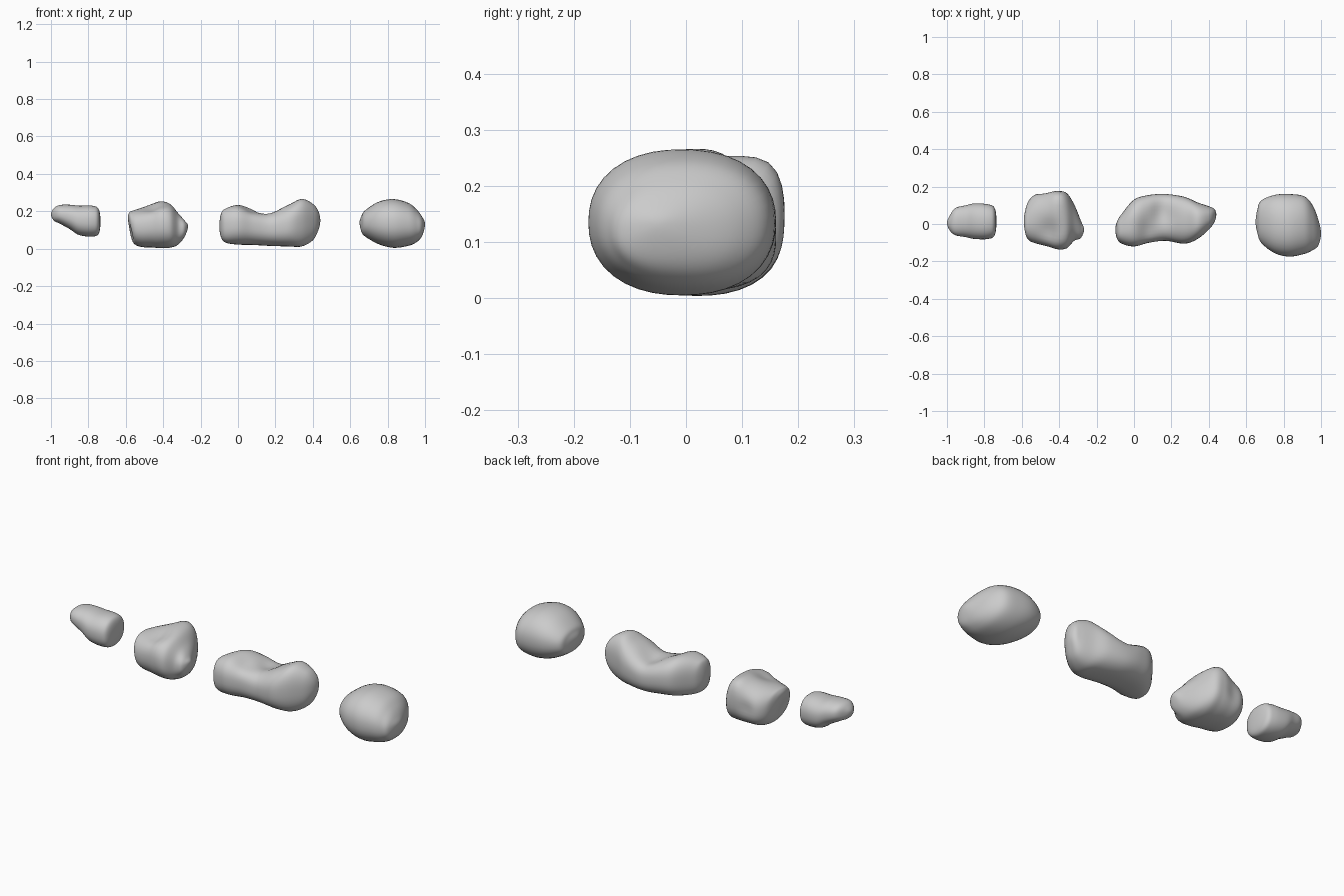
import bpy, bmesh, math
from mathutils import Vector

SIDES, STEPS = 40, 6


def spline(p, q, r, s, t):
    """Catmull-Rom blend of four stations."""
    return [0.5 * (2 * b + (c - a) * t + (2 * a - 5 * b + 4 * c - d) * t * t
                   + (3 * b - a - 3 * c + d) * t ** 3) for a, b, c, d in zip(p, q, r, s)]


def section(st, power):
    """Rounded-box cross-section at a station (x, y_min, y_max, z_min, z_max)."""
    x, y0, y1, z0, z1 = st
    pts = []
    for i in range(SIDES):
        a = 2 * math.pi * i / SIDES
        c, s = math.cos(a), math.sin(a)
        k = (abs(c) ** power + abs(s) ** power) ** (-1 / power)
        pts.append(Vector((x, (y0 + y1) / 2 + (y1 - y0) / 2 * c * k,
                           (z0 + z1) / 2 + (z1 - z0) / 2 * s * k)))
    return pts


def rock(name, stations, power=2.4, bumps=()):
    # Mirrored phantom stations give softly rounded ends
    def flip(s):
        return (s[0], s[2], s[1], s[4], s[3])
    full = [flip(stations[1])] + list(stations) + [flip(stations[-2])]
    rows = []
    for i in range(1, len(full) - 2):
        for k in range(STEPS):
            rows.append(spline(*full[i - 1:i + 3], k / STEPS))
    rows = rows[1:]

    def end(s):
        return Vector((s[0], s[1], s[3]))

    # Gaussian pushes form the lobes and hollows
    def shape(p):
        out = p.copy()
        for centre, radius, push in bumps:
            d = (p - Vector(centre)).length / radius
            out += Vector(push) * math.exp(-d * d)
        return out

    bm = bmesh.new()
    rings = [[bm.verts.new(shape(p)) for p in section(r, power)] for r in rows]
    for a, b in zip(rings, rings[1:]):
        for i in range(SIDES):
            j = (i + 1) % SIDES
            bm.faces.new((a[i], a[j], b[j], b[i]))
    for ring, s in ((rings[0], stations[0]), (rings[-1], stations[-1])):
        tip = bm.verts.new(shape(end(s)))
        for i in range(SIDES):
            bm.faces.new((ring[i], ring[(i + 1) % SIDES], tip))
    bmesh.ops.recalc_face_normals(bm, faces=bm.faces)
    for f in bm.faces:
        f.smooth = True
    me = bpy.data.meshes.new(name)
    bm.to_mesh(me)
    bm.free()
    ob = bpy.data.objects.new(name, me)
    bpy.context.collection.objects.link(ob)
    return ob


# Small wedge-shaped pebble
rock("small_pebble", [
    (-1.0, 0.005, 0.005, 0.185, 0.185), (-0.985, -0.035, 0.045, 0.15, 0.215),
    (-0.955, -0.06, 0.085, 0.135, 0.233), (-0.90, -0.07, 0.10, 0.105, 0.235),
    (-0.85, -0.08, 0.11, 0.073, 0.23), (-0.78, -0.08, 0.105, 0.065, 0.23),
    (-0.745, -0.06, 0.085, 0.08, 0.212), (-0.735, 0.015, 0.015, 0.145, 0.145)], 2.3)

# Lobed, angular rock
rock("lobed_rock", [
    (-0.59, 0.01, 0.01, 0.165, 0.165), (-0.58, -0.06, 0.08, 0.085, 0.195),
    (-0.56, -0.09, 0.13, 0.03, 0.205), (-0.52, -0.105, 0.165, 0.01, 0.22),
    (-0.46, -0.12, 0.175, 0.006, 0.243), (-0.41, -0.135, 0.176, 0.004, 0.255),
    (-0.36, -0.13, 0.165, 0.006, 0.238), (-0.32, -0.09, 0.105, 0.022, 0.19),
    (-0.285, -0.075, 0.02, 0.065, 0.15), (-0.267, -0.03, -0.03, 0.12, 0.12)], 2.3, [
    ((-0.45, -0.04, 0.25), 0.07, (0, 0, -0.03)),
    ((-0.40, 0.14, 0.22), 0.06, (0, 0.012, 0.02)),
    ((-0.56, -0.02, 0.09), 0.05, (0.015, 0, 0)),
    ((-0.48, 0.18, 0.12), 0.05, (0, -0.012, 0))])

# Long saddle-shaped rock
rock("saddle_rock", [
    (-0.10, -0.03, -0.03, 0.12, 0.12), (-0.09, -0.08, 0.015, 0.06, 0.19),
    (-0.065, -0.105, 0.055, 0.032, 0.215), (0.0, -0.12, 0.13, 0.022, 0.236),
    (0.08, -0.10, 0.155, 0.02, 0.222), (0.17, -0.09, 0.16, 0.015, 0.2),
    (0.27, -0.105, 0.145, 0.012, 0.235), (0.34, -0.08, 0.115, 0.012, 0.266),
    (0.40, -0.03, 0.095, 0.045, 0.24), (0.43, 0.01, 0.08, 0.10, 0.2),
    (0.44, 0.05, 0.05, 0.15, 0.15)], 2.5, [
    ((0.14, 0.06, 0.21), 0.07, (0, 0, -0.025)),
    ((0.07, -0.03, 0.21), 0.06, (0, 0, -0.02))])

# Plain rounded boulder
rock("round_boulder", [
    (0.65, 0.01, 0.01, 0.14, 0.14), (0.66, -0.05, 0.08, 0.09, 0.175),
    (0.68, -0.10, 0.125, 0.065, 0.205), (0.75, -0.155, 0.155, 0.025, 0.25),
    (0.83, -0.174, 0.16, 0.005, 0.265), (0.91, -0.16, 0.148, 0.015, 0.245),
    (0.955, -0.14, 0.10, 0.035, 0.21), (0.985, -0.115, 0.025, 0.07, 0.17),
    (1.0, -0.05, -0.05, 0.13, 0.13)], 2.25)
